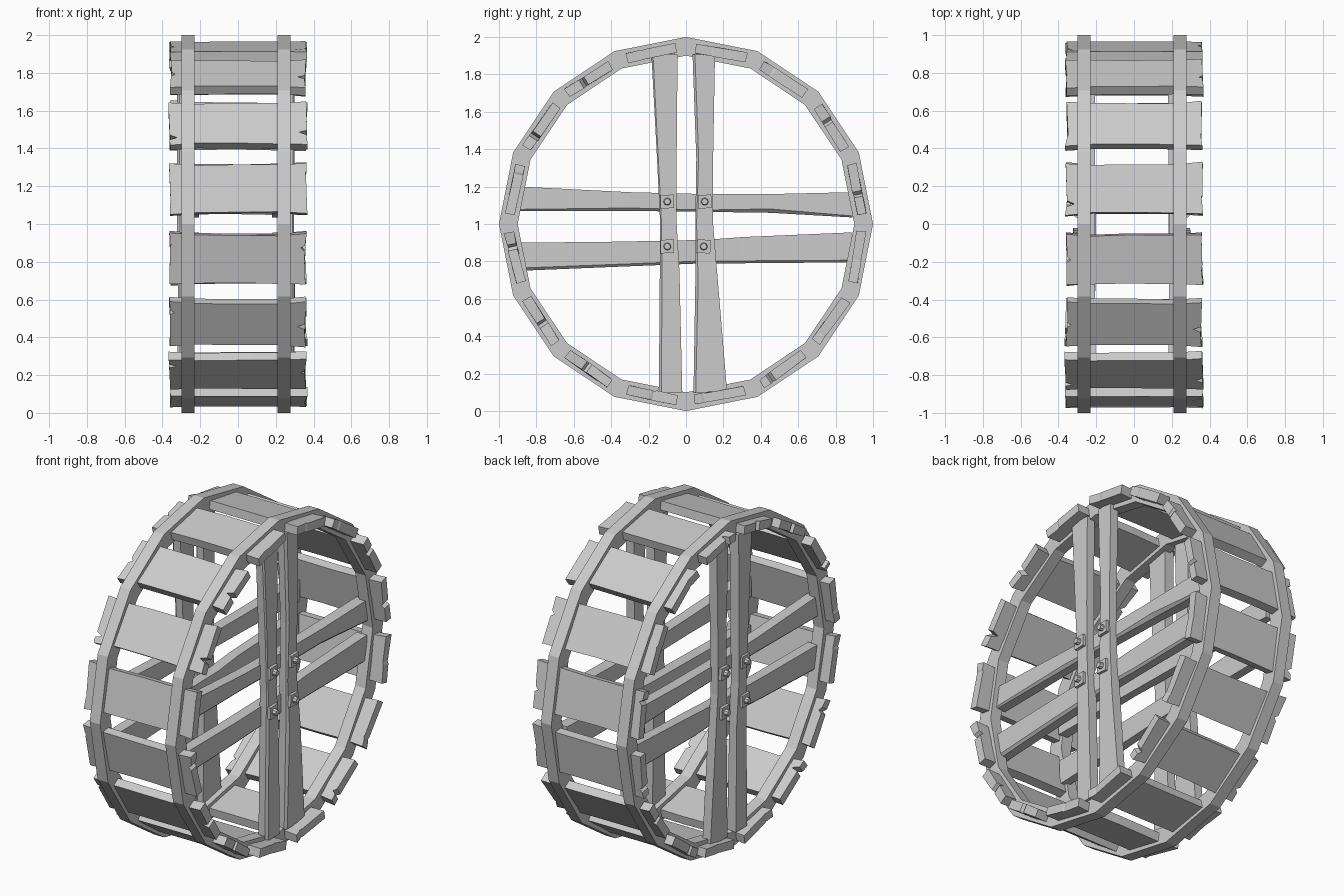
import bpy, bmesh, math, random
from mathutils import Matrix

if "Cube" in bpy.data.objects:
    bpy.data.objects.remove(bpy.data.objects["Cube"])

random.seed(4)
N = 16
jit = lambda a: random.uniform(-a, a)


def add_object(name, bm, matrix=None):
    bmesh.ops.recalc_face_normals(bm, faces=bm.faces)
    if matrix:
        bm.transform(matrix)
    me = bpy.data.meshes.new(name)
    bm.to_mesh(me)
    bm.free()
    ob = bpy.data.objects.new(name, me)
    bpy.context.collection.objects.link(ob)
    return ob


def loft(name, sections, closed=False, matrix=None):
    """Skin a list of equal-sized sections, capping the ends when open."""
    bm = bmesh.new()
    rings = [[bm.verts.new(p) for p in s] for s in sections]
    pairs = list(zip(rings, rings[1:]))
    if closed:
        pairs.append((rings[-1], rings[0]))
    for a, b in pairs:
        for i in range(len(a)):
            j = (i + 1) % len(a)
            bm.faces.new((a[i], a[j], b[j], b[i]))
    if not closed:
        bm.faces.new(rings[0])
        bm.faces.new(rings[-1])
    return add_object(name, bm, matrix)


def rim(name, x):
    secs = []
    for k in range(N):
        a = 2 * math.pi * k / N
        c, s = math.cos(a), math.sin(a)
        secs.append([(x + d, r * c, 1 + r * s) for d, r in
                     ((-.035, .9), (.035, .9), (.035, 1), (-.035, 1))])
    loft(name, secs, closed=True)


def spoke(name, stations, x0, x1, vertical):
    """Rough beam: each station is (position along, low edge, high edge)."""
    secs = []
    for p, lo, hi in stations:
        a, b = x0 + jit(.004), x1 + jit(.004)
        c = (b - a) * random.uniform(.1, .3)
        sec = [(a, lo), (b - c, lo), (b, lo + abs(c)), (b, hi), (a, hi)]
        secs.append([(x, t, p) if vertical else (x, p, t) for x, t in sec])
    loft(name, secs)


def plank(name, angle):
    """Weathered paddle board: notched outline with thickness."""
    L, w, h = .362, .139, .026

    def end(s):
        n, d = jit(.09), random.choice((.008, .025, .045))
        e = L + jit(.006)
        return [(s * e, -s * (w + jit(.006))), (s * (e - .006), s * (n - .018)),
                (s * (e - d), s * n), (s * (e - .003), s * (n + .014)),
                (s * (L + jit(.006)), s * (w + jit(.006)))]

    def edge(s):
        return [(s * .22, s * (w - .009 + jit(.006))),
                (s * jit(.08), s * (w - .01 + jit(.003))),
                (-s * .22, s * (w - .009 + jit(.006)))]

    outline = end(1) + edge(1) + end(-1) + edge(-1)
    secs = [[(x, t * f, z + jit(.003) * (abs(x) > .3)) for x, t in outline]
            for z, f in ((-h, .98), (h, 1))]
    # local z points outward from the axle
    m = (Matrix.Translation((0, 0, 1)) @ Matrix.Rotation(angle, 4, 'X')
         @ Matrix.Translation((0, 0, .932))
         @ Matrix.Rotation(jit(.045), 4, 'X') @ Matrix.Rotation(jit(.012), 4, 'Z'))
    loft(name, secs, matrix=m)


def bolt(name, x, y, z, s):
    bm = bmesh.new()
    r = Matrix.Rotation(jit(.06), 4, 'X')
    # square washer
    bmesh.ops.create_cube(bm, size=1, matrix=Matrix.Translation((x + s * .005, y, z))
                          @ r @ Matrix.Diagonal((.022, .072, .072, 1)))
    # round head
    bmesh.ops.create_cone(bm, cap_ends=True, segments=8, radius1=.021, radius2=.017,
                          depth=.025, matrix=Matrix.Translation((x + s * .026, y, z))
                          @ Matrix.Rotation(s * math.pi / 2, 4, 'Y'))
    add_object(name, bm)


# Paddle boards around the wheel
for k in range(N):
    plank(f"paddle_plank_{k + 1}", 2 * math.pi * (k + .5) / N)

# Beam outlines: position along, low edge, high edge
uprights = [
    [(.10, -.145, -.02), (.75, -.14, -.035), (1.0, -.138, -.05), (1.35, -.155, -.05), (1.905, -.185, -.045)],
    [(.10, .04, .22), (.70, .05, .17), (1.0, .05, .145), (1.35, .055, .145), (1.905, .035, .155)],
]
crossbars = [
    [(-.89, 1.07, 1.20), (-.3, 1.07, 1.17), (.1, 1.065, 1.16), (.45, 1.06, 1.16), (.89, 1.035, 1.17)],
    [(-.885, .75, .90), (-.4, .77, .905), (.1, .79, .915), (.3, .79, .93), (.885, .795, .955)],
]

# Both sides of the wheel
for side, s, cx in (("right", 1, .244), ("left", -1, -.265)):
    rim(f"{side}_rim", cx)
    for i in range(2):
        spoke(f"{side}_upright_spoke_{i + 1}", uprights[i], cx, cx + s * .055, True)
        spoke(f"{side}_cross_spoke_{i + 1}", crossbars[i], cx - s * .06, cx + s * .006, False)
    for i, (y, z) in enumerate(((-.1, 1.12), (.1, 1.12), (-.1, .88), (.095, .88))):
        bolt(f"{side}_bolt_{i + 1}", cx + s * .055, y, z, s)
